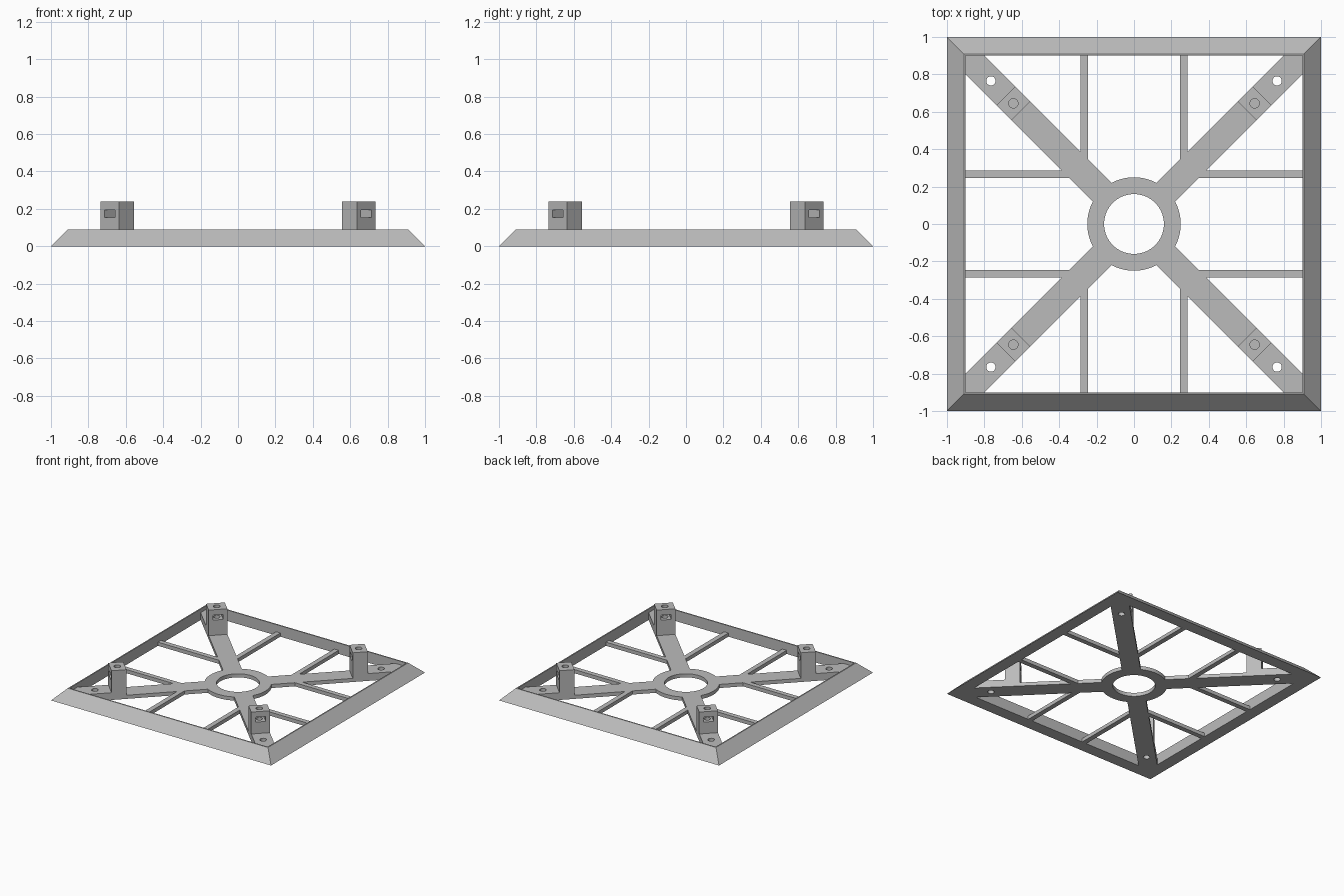
import bpy, bmesh
from math import pi, sqrt
from mathutils import Matrix, Vector

cube = bpy.data.objects.get("Cube")
if cube:
    bpy.data.objects.remove(cube, do_unlink=True)

R2 = sqrt(2)
HALF = 0.05 * R2          # half width of an arm
THICK = 0.03              # arm, hub and rib thickness
INNER = 0.9               # inside edge of the border
POST = 0.645 * R2         # post centre along the diagonal

grey = bpy.data.materials.new("plain_grey")
grey.use_nodes = True
grey.diffuse_color = (0.5, 0.5, 0.5, 1)
grey.node_tree.nodes["Principled BSDF"].inputs["Base Color"].default_value = (0.5, 0.5, 0.5, 1)


def make(name, bm):
    bmesh.ops.recalc_face_normals(bm, faces=bm.faces)
    mesh = bpy.data.meshes.new(name)
    bm.to_mesh(mesh)
    bm.free()
    mesh.materials.append(grey)
    obj = bpy.data.objects.new(name, mesh)
    bpy.context.collection.objects.link(obj)
    return obj


def prism(points, offset):
    """Closed solid from a flat outline pushed along offset."""
    bm = bmesh.new()
    face = bm.faces.new([bm.verts.new(p) for p in points])
    ext = bmesh.ops.extrude_face_region(bm, geom=[face], use_keep_orig=True)
    verts = [v for v in ext["geom"] if isinstance(v, bmesh.types.BMVert)]
    bmesh.ops.translate(bm, verts=verts, vec=offset)
    return bm


def lathe(profile, steps, turn=0.0):
    """Closed ring from a radius/height section."""
    bm = bmesh.new()
    rings = []
    for i in range(steps):
        rot = Matrix.Rotation(turn + 2 * pi * i / steps, 3, 'Z')
        rings.append([bm.verts.new(rot @ Vector((r, 0, z))) for r, z in profile])
    n = len(profile)
    for i in range(steps):
        a, b = rings[i], rings[(i + 1) % steps]
        for j in range(n):
            k = (j + 1) % n
            bm.faces.new((a[j], b[j], b[k], a[k]))
    return bm


def cylinder(radius, x, z0, z1, steps=24):
    bm = bmesh.new()
    bmesh.ops.create_cone(bm, cap_ends=True, segments=steps, radius1=radius, radius2=radius,
                          depth=z1 - z0, matrix=Matrix.Translation((x, 0, (z0 + z1) / 2)))
    return bm


def cut(obj, bm):
    cutter = make("cutter", bm)
    cutter.hide_render = True
    mod = obj.modifiers.new("cut", 'BOOLEAN')
    mod.operation, mod.solver, mod.object = 'DIFFERENCE', 'EXACT', cutter
    bpy.context.view_layer.objects.active = obj
    bpy.ops.object.modifier_apply(modifier=mod.name)
    bpy.data.objects.remove(cutter, do_unlink=True)


def smooth(obj):
    bpy.ops.object.select_all(action='DESELECT')
    obj.select_set(True)
    bpy.context.view_layer.objects.active = obj
    bpy.ops.object.shade_smooth_by_angle(angle=0.5)


def four(obj):
    """Repeat a part in every quarter."""
    for i in range(1, 4):
        twin = obj.copy()
        twin.name = f"{obj.name}_{i + 1}"
        twin.rotation_euler.z = i * pi / 2
        bpy.context.collection.objects.link(twin)


# Square border with a sloped outside
border = [(1, 0), (0.91, 0.09), (INNER, 0.09), (INNER, 0)]
make("border_frame", lathe([(r * R2, z) for r, z in border], 4, pi / 4))

# Round hub
hub = make("hub_ring", lathe([(0.25, 0), (0.25, THICK), (0.16, THICK), (0.16, 0)], 64))
smooth(hub)

# Arm with post and raised corner pad, drawn as a side profile along x
p0, p1, end = POST - 0.04 * R2, POST + 0.04 * R2, INNER * R2
side = [(0.2, 0), (end, 0), (end, 0.06), (p1, 0.06), (p1, 0.24), (p0, 0.24),
        (p0, THICK), (0.2, THICK)]
arm = make("arm_with_post", prism([(x, -HALF, z) for x, z in side], (0, 2 * HALF, 0)))
cut(arm, cylinder(0.25, 0, -0.1, 0.1, 64))               # seat against hub
cut(arm, cylinder(0.025, 0.765 * R2, -0.1, 0.15))        # pad hole
cut(arm, cylinder(0.025, POST, 0.12, 0.3))               # post hole
slot = bmesh.new()
bmesh.ops.create_cube(slot, size=1, matrix=Matrix.Translation((POST, 0, 0.175))
                      @ Matrix.Diagonal((0.2, 0.078, 0.04, 1)))
cut(arm, slot)                                           # nut slot

# Turn the arm to the diagonal and trim its end to the corner
bm = bmesh.new()
bm.from_mesh(arm.data)
bm.transform(Matrix.Rotation(pi / 4, 4, 'Z'))
for normal in ((1, 0, 0), (0, 1, 0)):
    res = bmesh.ops.bisect_plane(bm, geom=bm.verts[:] + bm.edges[:] + bm.faces[:], dist=1e-5,
                                 plane_co=Vector(normal) * INNER, plane_no=normal, clear_outer=True)
    edges = [e for e in res["geom_cut"] if isinstance(e, bmesh.types.BMEdge)]
    bmesh.ops.holes_fill(bm, edges=edges)
bmesh.ops.recalc_face_normals(bm, faces=bm.faces)
bm.to_mesh(arm.data)
bm.free()
smooth(arm)
four(arm)

# Thin ribs between the arms and the border
a, b = 0.245, 0.285
outline = [(a, a + 0.1), (b, b + 0.1), (b, INNER), (a, INNER)]
for name, swap in (("rib_long", False), ("rib_cross", True)):
    pts = [(y, x, 0) if swap else (x, y, 0) for x, y in outline]
    four(make(name, prism(pts, (0, 0, THICK))))
